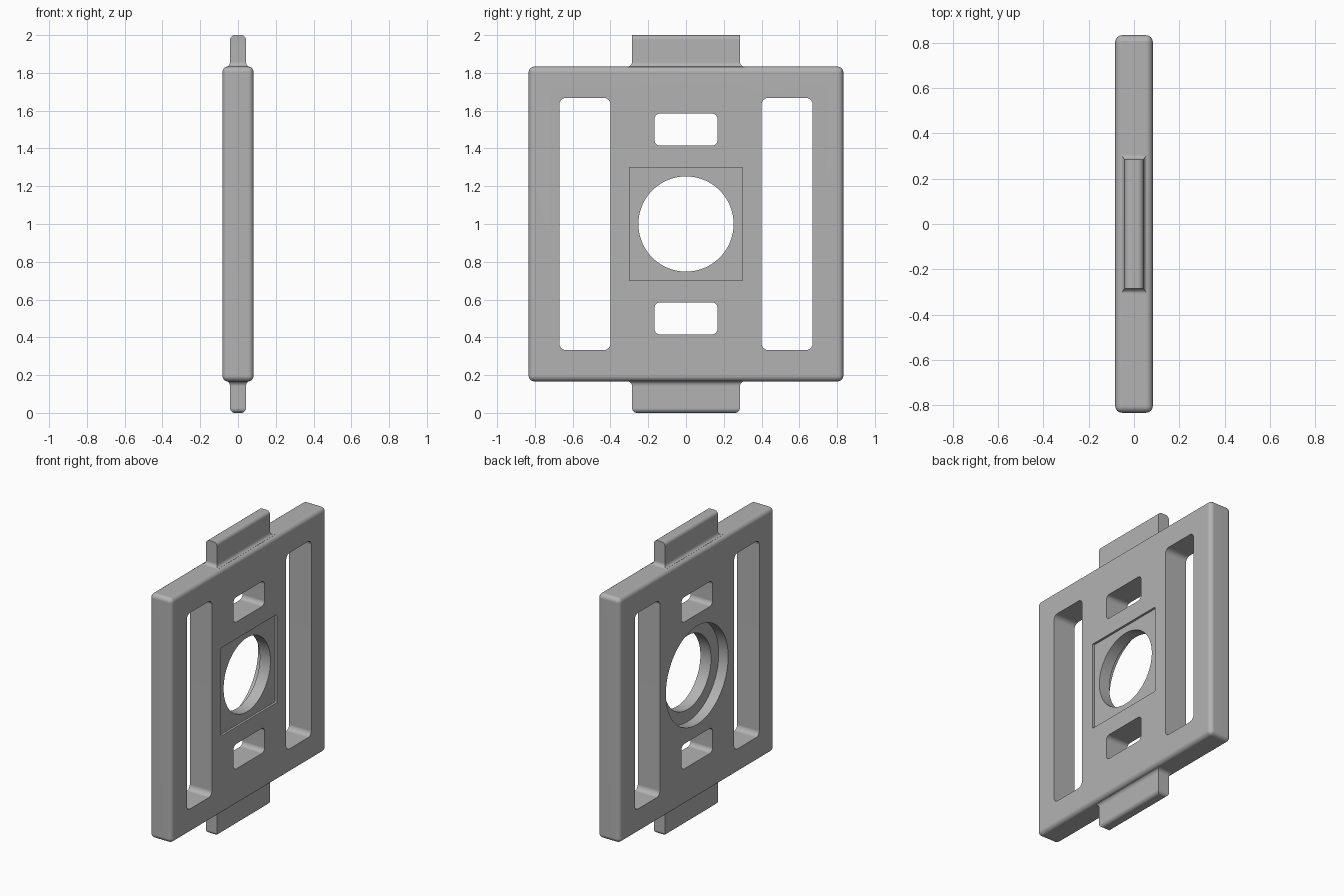
import bpy, bmesh, math
from mathutils import Matrix, Vector

if "Cube" in bpy.data.objects:
    bpy.data.objects.remove(bpy.data.objects["Cube"], do_unlink=True)

grey = bpy.data.materials.new("plain grey")
grey.use_nodes = True
grey.diffuse_color = (0.45, 0.45, 0.45, 1)
grey.node_tree.nodes["Principled BSDF"].inputs["Base Color"].default_value = grey.diffuse_color


def add_object(name, bm):
    bmesh.ops.recalc_face_normals(bm, faces=bm.faces)
    mesh = bpy.data.meshes.new(name)
    bm.to_mesh(mesh)
    bm.free()
    mesh.materials.append(grey)
    obj = bpy.data.objects.new(name, mesh)
    bpy.context.collection.objects.link(obj)
    return obj


def box(name, centre, size, radius, all_edges=False):
    """Box with rounded edges: all of them, or only those running along x."""
    bm = bmesh.new()
    bmesh.ops.create_cube(bm, size=1)
    bmesh.ops.scale(bm, vec=size, verts=bm.verts)
    bmesh.ops.translate(bm, vec=centre, verts=bm.verts)
    edges = [e for e in bm.edges
             if all_edges or abs(e.verts[0].co.x - e.verts[1].co.x) > 1e-4]
    if radius:
        bmesh.ops.bevel(bm, geom=edges, offset=radius, segments=6,
                        profile=0.5, affect='EDGES')
    return add_object(name, bm)


def bore(name, radius, x0, x1):
    """Cylinder lying along x."""
    bm = bmesh.new()
    turn = Matrix.Translation(((x0 + x1) / 2, 0, 1)) @ Matrix.Rotation(math.pi / 2, 4, 'Y')
    bmesh.ops.create_cone(bm, cap_ends=True, segments=96, radius1=radius,
                          radius2=radius, depth=x1 - x0, matrix=turn)
    return add_object(name, bm)


def tab(name, side, round_ends):
    """Lofted tab: filleted root on the plate and a rounded tip."""
    hx, hy, root, tip, fillet, r = 0.042, 0.285, 0.833, 1.0, 0.026, 0.025
    steps = [i / 6 * math.pi / 2 for i in range(7)]
    rings = [(hx + 0.018, hy + fillet, root - 0.01)]
    for a in steps:
        grow = 1 - math.sin(a)
        rings.append((hx + 0.018 * grow, hy + fillet * grow,
                      root + fillet * (1 - math.cos(a))))
    for a in steps:
        cut = r * (1 - math.cos(a))
        rings.append((hx - cut, hy - (cut if round_ends else 0),
                      tip - r + r * math.sin(a)))
    bm = bmesh.new()
    loops = [[bm.verts.new((sx * x, sy * y, 1 + side * z))
              for sx, sy in ((-1, -1), (1, -1), (1, 1), (-1, 1))] for x, y, z in rings]
    for low, high in zip(loops, loops[1:]):
        for i in range(4):
            j = (i + 1) % 4
            bm.faces.new((low[i], low[j], high[j], high[i]))
    bm.faces.new(loops[0])
    bm.faces.new(loops[-1])
    return add_object(name, bm)


def combine(target, tool, operation):
    bpy.context.view_layer.objects.active = target
    mod = target.modifiers.new("combine", 'BOOLEAN')
    mod.operation, mod.solver, mod.object = operation, 'EXACT', tool
    bpy.ops.object.modifier_apply(modifier=mod.name)
    bpy.data.objects.remove(tool, do_unlink=True)


# Plate and its two tabs
plate = box("frame_plate", (0, 0, 1), (0.166, 1.666, 1.666), 0.03, True)
combine(plate, tab("top_tab", 1, False), 'UNION')
combine(plate, tab("bottom_tab", -1, True), 'UNION')

# Long side slots and small windows
for s in (-1, 1):
    combine(plate, box("side_slot", (0, s * 0.535, 1), (0.5, 0.27, 1.335), 0.035), 'DIFFERENCE')
    combine(plate, box("small_window", (0, 0, 1 + s * 0.5), (0.5, 0.334, 0.17), 0.03), 'DIFFERENCE')

# Shallow square recess, through hole and counterbore
combine(plate, box("square_recess", (0.168, 0, 1), (0.2, 0.6, 0.6), 0.006), 'DIFFERENCE')
combine(plate, bore("through_hole", 0.252, -0.3, 0.3), 'DIFFERENCE')
combine(plate, bore("counterbore", 0.335, -0.3, -0.012), 'DIFFERENCE')

# Smooth rounded edges, flat broad faces
bpy.ops.object.select_all(action='DESELECT')
plate.select_set(True)
bpy.context.view_layer.objects.active = plate
bpy.ops.object.shade_smooth_by_angle(angle=math.radians(30))
weighted = plate.modifiers.new("even_normals", 'WEIGHTED_NORMAL')
weighted.keep_sharp = True
